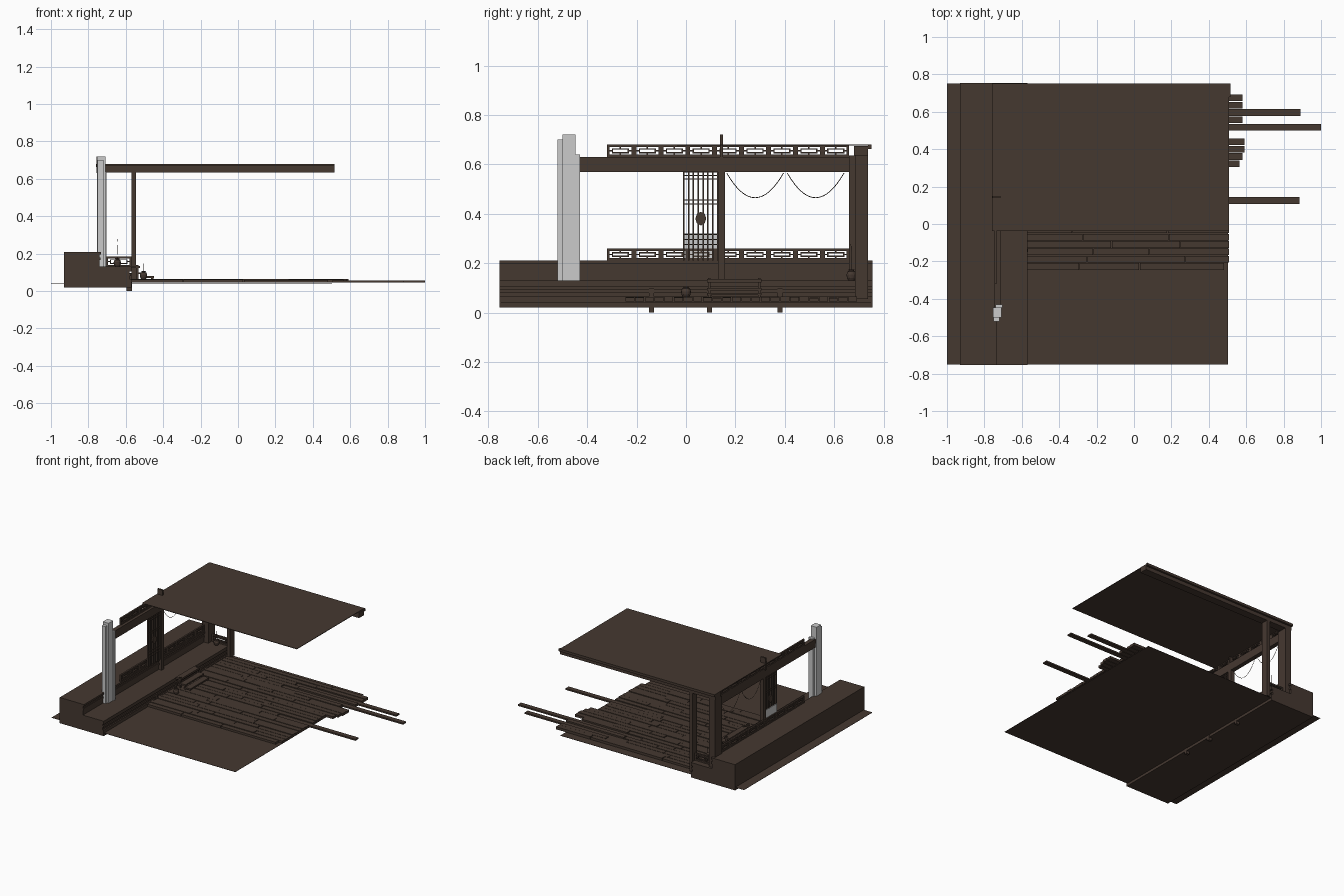
import bpy, bmesh, math, random
from mathutils import Vector

random.seed(4)
brown = bpy.data.materials.new("dark_wood")
brown.diffuse_color = (0.06, 0.04, 0.03, 1)


def boxes(name, items, mat=brown):
    """One object from boxes given as (x0, x1, y0, y1, z0, z1)."""
    bm = bmesh.new()
    for x0, x1, y0, y1, z0, z1 in items:
        v = bmesh.ops.create_cube(bm, size=1)["verts"]
        bmesh.ops.scale(bm, vec=(x1 - x0, y1 - y0, z1 - z0), verts=v)
        bmesh.ops.translate(bm, vec=((x0 + x1) / 2, (y0 + y1) / 2, (z0 + z1) / 2), verts=v)
    me = bpy.data.meshes.new(name)
    bm.to_mesh(me)
    bm.free()
    ob = bpy.data.objects.new(name, me)
    bpy.context.collection.objects.link(ob)
    if mat:
        me.materials.append(mat)
    return ob


def frame(a0, a1, z0, z1, t):
    """Rectangular ring as four (a0, a1, z0, z1) bars."""
    return [(a0, a1, z0, z0 + t), (a0, a1, z1 - t, z1),
            (a0, a0 + t, z0 + t, z1 - t), (a1 - t, a1, z0 + t, z1 - t)]


def fret(a0, a1, z0, z1):
    """Fretwork cell: outer frame, inner frame and small links."""
    c, m = (a0 + a1) / 2, (z0 + z1) / 2
    return (frame(a0, a1, z0, z1, 0.010)
            + frame(a0 + 0.02, a1 - 0.02, z0 + 0.015, z1 - 0.015, 0.005)
            + [(a0 + 0.01, a0 + 0.02, m - 0.003, m + 0.003),
               (a1 - 0.02, a1 - 0.01, m - 0.003, m + 0.003),
               (c - 0.003, c + 0.003, z0 + 0.01, z0 + 0.015),
               (c - 0.003, c + 0.003, z1 - 0.015, z1 - 0.01)])


def wire(name, pts, r):
    cu = bpy.data.curves.new(name, "CURVE")
    cu.dimensions = "3D"
    cu.bevel_depth, cu.bevel_resolution = r, 0
    s = cu.splines.new("POLY")
    s.points.add(len(pts) - 1)
    for p, q in zip(s.points, pts):
        p.co = (*q, 1)
    cu.materials.append(brown)
    ob = bpy.data.objects.new(name, cu)
    bpy.context.collection.objects.link(ob)


def lathe(name, profile, loc, n=12):
    bm = bmesh.new()
    rings = [[bm.verts.new((r * math.cos(i * math.tau / n), r * math.sin(i * math.tau / n), z))
              for i in range(n)] for r, z in profile]
    for a, b in zip(rings, rings[1:]):
        for i in range(n):
            bm.faces.new((a[i], a[(i + 1) % n], b[(i + 1) % n], b[i]))
    bm.faces.new(rings[0][::-1])
    bm.faces.new(rings[-1])
    me = bpy.data.meshes.new(name)
    bm.to_mesh(me)
    bm.free()
    me.materials.append(brown)
    ob = bpy.data.objects.new(name, me)
    ob.location = loc
    bpy.context.collection.objects.link(ob)


# Ground sheet, raised floor and veranda step
boxes("ground", [(-1, 0.503, -0.75, 0.75, 0.039, 0.041)])
boxes("raised_floor", [(-0.93, -0.74, -0.755, 0.755, 0.02, 0.21)])
boxes("veranda_step", [(-0.74, -0.58, -0.755, 0.755, 0.02, 0.13)])
boxes("step_trim", [(-0.74, -0.735, -0.755, 0.755, 0.165, 0.18),
                    (-0.74, -0.732, -0.755, 0.755, 0.196, 0.21),
                    (-0.58, -0.57, -0.755, 0.755, 0.105, 0.13),
                    (-0.58, -0.572, -0.755, 0.755, 0.08, 0.095),
                    (-0.58, -0.57, -0.755, 0.755, 0.02, 0.065)])
boxes("floor_stakes", [(-0.595, -0.568, y - 0.01, y + 0.01, 0, 0.097) for y in (-0.14, 0.095, 0.38)])

# Deck planks in rows, with staggered joints and a few long ends
ends = {23: 0.58, 22: 0.58, 21: 0.89, 20: 0.58, 19: 1.0, 17: 0.59, 16: 0.59, 15: 0.58,
        14: 0.565, 9: 0.885, 0: 0.48}
planks = []
for i in range(24):
    y = -0.245 + i * 0.0392
    end = ends.get(i, 0.508)
    cuts = [-0.57, random.uniform(-0.35, -0.1), random.uniform(0.0, 0.3), end]
    for a, b in zip(cuts, cuts[1:]):
        top = 0.056 if b > 0.6 else 0.06 + random.uniform(0, 0.005)
        planks.append((a, b - 0.004 if b < end else b, y, y + 0.036, 0.045, top))
boxes("deck_planks", planks)

# Small stairs from deck to veranda
boxes("stairs", [(-0.57, -0.525, 0.085, 0.305, 0.122, 0.135),
                 (-0.535, -0.49, 0.085, 0.305, 0.09, 0.10),
                 (-0.495, -0.45, 0.085, 0.305, 0.07, 0.08)]
      + [b for y in (0.09, 0.292) for b in
         [(-0.545, -0.533, y, y + 0.01, 0.06, 0.14), (-0.505, -0.493, y, y + 0.01, 0.06, 0.09),
          (-0.465, -0.453, y, y + 0.01, 0.06, 0.07)]])

# Posts and beams
boxes("posts", [(-0.57, -0.545, 0.685, 0.738, 0.055, 0.635),
                (-0.755, -0.705, 0.66, 0.738, 0.13, 0.635),
                (-0.745, -0.715, 0.13, 0.157, 0.13, 0.63),
                (-0.757, -0.715, 0.138, 0.15, 0.63, 0.72)])
boxes("long_beam", [(-0.747, -0.715, -0.45, 0.68, 0.57, 0.63),
                    (-0.75, -0.712, -0.462, -0.445, 0.60, 0.63)])
boxes("side_beam", [(-0.757, 0.515, 0.68, 0.738, 0.635, 0.675)])

# Thin roof sheet with a small lip along the back
boxes("roof", [(-0.76, 0.508, -0.037, 0.75, 0.676, 0.68),
               (-0.76, 0.515, 0.738, 0.752, 0.662, 0.68)])

# Grey stepped pillar
boxes("grey_pillar", [(-0.755, -0.708, -0.50, -0.447, 0.13, 0.72),
                      (-0.75, -0.72, -0.52, -0.50, 0.13, 0.70),
                      (-0.74, -0.702, -0.447, -0.43, 0.13, 0.64)], None)

# Fretwork bands below and above, plus the short side rail
cells = [c for z in (0.21, 0.63) for i in range(9)
         for c in fret(-0.32 + i * 0.109, -0.211 + i * 0.109, z, z + 0.05)]
boxes("fretwork", [(-0.747, -0.735, a, b, c, d) for a, b, c, d in cells])
boxes("side_rail", [(a, b, 0.70, 0.712, c, d) for a, b, c, d in fret(-0.705, -0.57, 0.13, 0.185)])

# Lattice screen with lower panel and octagonal boss
boxes("lattice", [(-0.735, -0.725, y - 0.003, y + 0.003, 0.21, 0.575)
                  for y in [-0.009 + 0.0196 * i for i in range(8)]]
      + [(-0.735, -0.725, -0.012, 0.131, z - 0.002, z + 0.002)
         for z in (0.57, 0.555, 0.54, 0.455, 0.44, 0.315, 0.295, 0.275)])
boxes("lattice_panel", [(-0.738, -0.735, -0.01, 0.13, 0.215, 0.32)], None)
bpy.ops.mesh.primitive_cylinder_add(vertices=8, radius=0.022, depth=0.014, location=(-0.73, 0.06, 0.38),
                                    rotation=(0, math.pi / 2, 0))
boss = bpy.context.object
boss.name = "lattice_boss"
boss.scale.x = 1.25
boss.data.materials.append(brown)

# Hanging swags
for y0 in (0.165, 0.41):
    wire("swag", [(-0.73, y0 + 0.23 * t / 16, 0.565 - 0.1 * (1 - (t / 8 - 1) ** 2)) for t in range(17)], 0.0015)

# Vases with stems
jar = [(0.011, 0), (0.018, 0.012), (0.02, 0.026), (0.015, 0.038), (0.01, 0.041), (0.012, 0.046)]
for x, y, z, h in ((-0.645, 0.67, 0.128, 0.15), (-0.505, 0.0, 0.06, 0.09)):
    lathe("vase", jar, (x, y, z))
    wire("stem", [(x, y, z + 0.04), (x + 0.002, y, z + 0.09), (x, y - 0.002, z + h)], 0.001)
